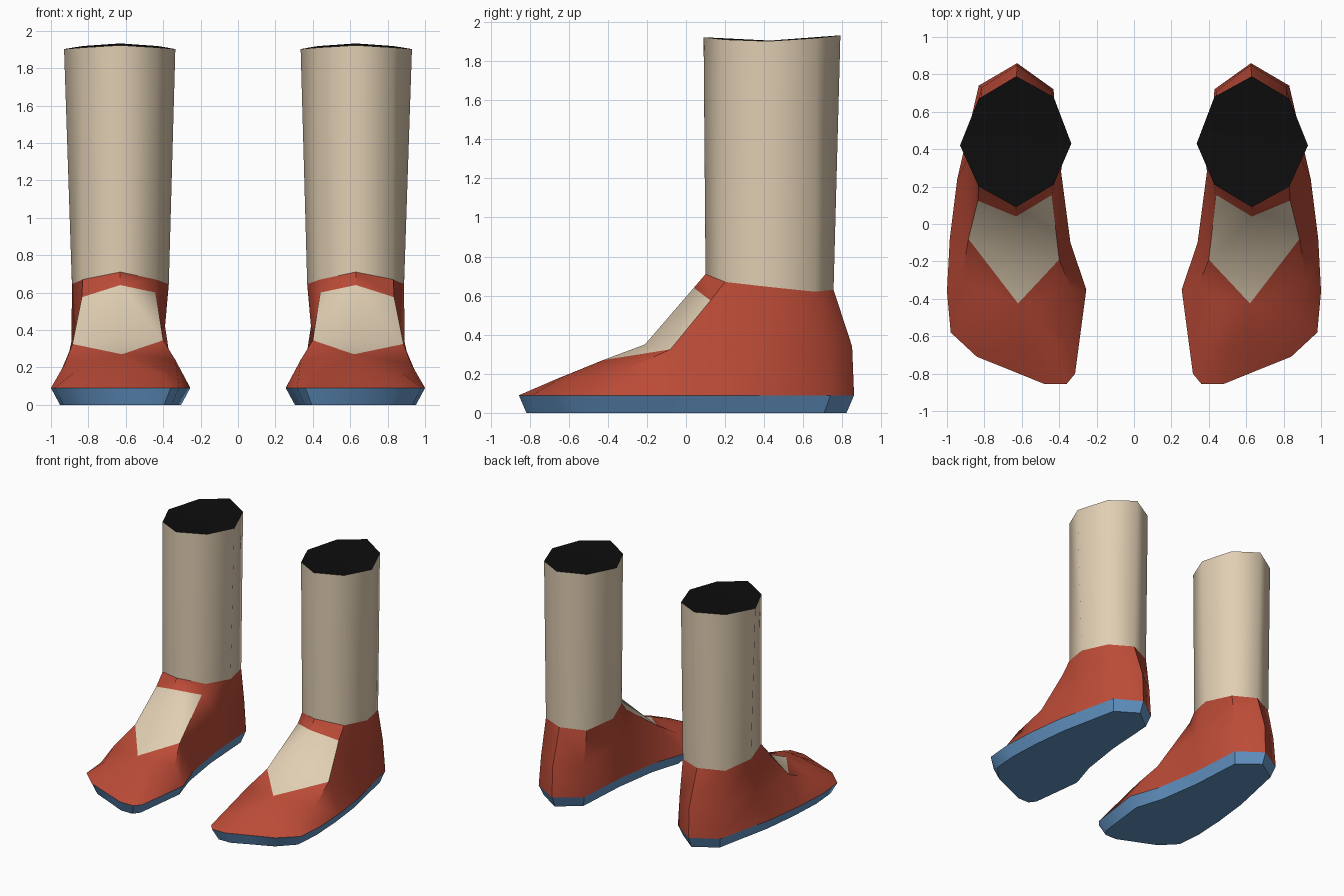
import bpy, bmesh, math

if "Cube" in bpy.data.objects:
    bpy.data.objects.remove(bpy.data.objects["Cube"])


def mat(name, rgb):
    m = bpy.data.materials.new(name)
    m.diffuse_color = (*rgb, 1)
    m.use_nodes = True
    m.node_tree.nodes["Principled BSDF"].inputs["Base Color"].default_value = m.diffuse_color
    return m


RED = mat("red upper", (0.50, 0.07, 0.038))
CREAM = mat("cream sock", (0.75, 0.62, 0.45))
BLUE = mat("blue sole", (0.125, 0.30, 0.56))
BLACK = mat("black opening", (0.004, 0.004, 0.004))


def build(name, verts, faces, mats, smooth=50, rule=None):
    """Mesh for the foot at +x, mirrored to the other side."""
    me = bpy.data.meshes.new(name)
    me.from_pydata(verts, [], faces)
    bm = bmesh.new()
    bm.from_mesh(me)
    bmesh.ops.recalc_face_normals(bm, faces=bm.faces)
    # open shells: make sure the faces point away from the inside
    mid = sum((v.co for v in bm.verts), bm.verts[:][0].co * 0) / len(bm.verts)
    if sum((f.calc_center_median() - mid).dot(f.normal) * f.calc_area() for f in bm.faces) < 0:
        bmesh.ops.reverse_faces(bm, faces=bm.faces)
    bm.to_mesh(me)
    bm.free()
    for m in mats:
        me.materials.append(m)
    if rule:
        for p in me.polygons:
            p.material_index = rule(p)
    ob = bpy.data.objects.new(name, me)
    bpy.context.collection.objects.link(ob)
    bpy.ops.object.select_all(action='DESELECT')
    bpy.context.view_layer.objects.active = ob
    ob.select_set(True)
    bpy.ops.object.shade_smooth_by_angle(angle=math.radians(smooth))
    mod = ob.modifiers.new("mirror", 'MIRROR')
    mod.use_mirror_merge = False
    return ob


def bridge(a, b, n):
    """Quads between two rings of n vertices starting at a and b."""
    return [(a + i, a + (i + 1) % n, b + (i + 1) % n, b + i) for i in range(n)]


# Outline where upper meets sole, from the heel along the outer side
outline = [(.625, .86), (.83, .74), (.945, .24), (.985, -.08), (1, -.36),
           (.98, -.58), (.84, -.71), (.64, -.79), (.48, -.855), (.36, -.855),
           (.315, -.80), (.255, -.35), (.34, -.10), (.40, .27), (.43, .72)]
N = len(outline)
rim = [(x, y, .09) for x, y in outline]

# Ring half way up the shoe, same order
mids = [(.625, .85, .34), (.815, .73, .34), (.89, .35, .34), (.885, -.08, .325),
        (.925, -.31, .22), (.88, -.50, .17), (.76, -.59, .18), (.60, -.63, .185),
        (.48, -.67, .17), (.40, -.67, .165), (.37, -.60, .175), (.335, -.35, .24),
        (.40, -.19, .345), (.39, .28, .42), (.44, .71, .34)]

# Ankle collar: back, outer side, front, inner side
ankle = [(.63, .755, .63), (.82, .66, .62), (.888, .42, .645), (.83, .20, .67),
         (.63, .10, .71), (.44, .21, .67), (.37, .43, .645), (.44, .67, .62)]

# Instep window: top, outer top, inner top, ridge, tip
window = [(.63, .04, .64), (.835, .125, .575), (.44, .155, .60),
          (.63, -.21, .35), (.62, -.425, .27)]

# Shoe upper with the cream instep window
M, A, W = N, 2 * N, 2 * N + 8
TOP, OUT, INN, RIDGE, TIP = range(W, W + 5)
patch = [(TOP, OUT, M + 3, RIDGE), (TOP, RIDGE, M + 12, INN),
         (RIDGE, M + 3, TIP), (RIDGE, TIP, M + 12)]
red = bridge(0, M, N)
red += [(M + i, M + i + 1, TIP) for i in range(3, 12)]          # toe cap fan
red += [(M, M + 1, A + 1, A), (M + 1, M + 2, A + 2, A + 1),     # heel, outer side
        (M + 2, OUT, A + 3, A + 2), (M + 2, M + 3, OUT),
        (OUT, TOP, A + 4, A + 3), (TOP, INN, A + 5, A + 4),     # strap over instep
        (INN, M + 13, A + 6, A + 5), (INN, M + 12, M + 13),     # inner side
        (M + 13, M + 14, A + 7, A + 6), (M + 14, M, A, A + 7)]
build("shoe_upper", rim + mids + ankle + window, patch + red, [CREAM, RED],
      rule=lambda p: 0 if p.index < len(patch) else 1)

# Tapered sole
base = [(.63 + (x - .63) * .87, y * .955, 0) for x, y in outline]
build("sole", rim + base, bridge(0, N, N) + [tuple(range(N, 2 * N)), tuple(range(N))],
      [BLUE], smooth=40)

# Leg sleeve
top = [(.63, .79, 1.932), (.83, .67, 1.918), (.93, .42, 1.902), (.83, .20, 1.91),
       (.63, .09, 1.922), (.43, .21, 1.91), (.335, .43, 1.902), (.43, .68, 1.918)]
build("leg", ankle + top, bridge(0, 8, 8), [CREAM], smooth=65)

# Dark opening closing the leg
cap = build("leg_opening", top + [(.63, .43, 1.905)],
            [(i, (i + 1) % 8, 8) for i in range(8)], [BLACK])
if cap.data.polygons[0].normal.z < 0:
    cap.data.flip_normals()
